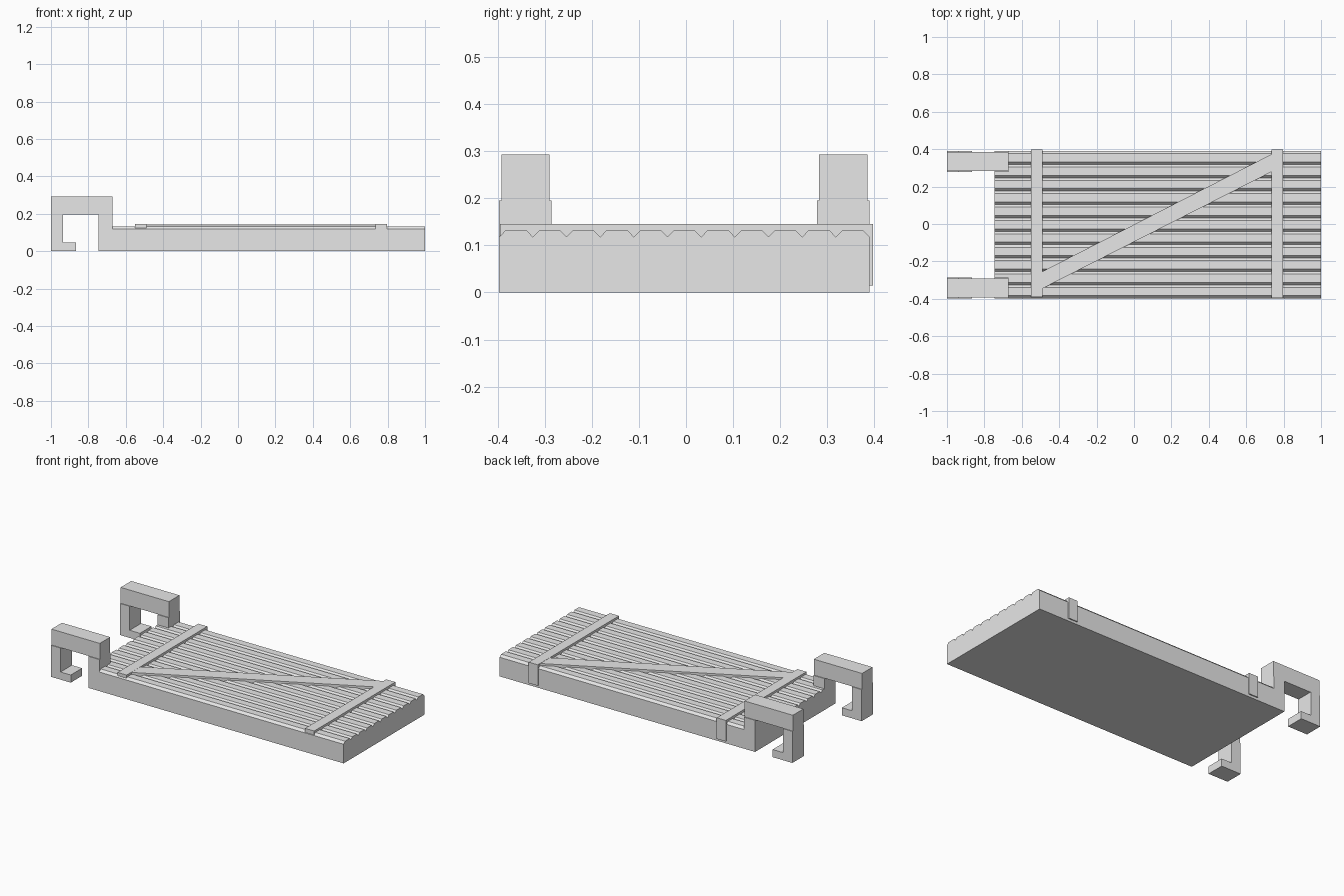
import bpy, bmesh
from mathutils import Vector

cube = bpy.data.objects.get("Cube")
if cube:
    bpy.data.objects.remove(cube, do_unlink=True)

grey = bpy.data.materials.new("plain_grey")
grey.use_nodes = True
COLOUR = (0.8, 0.8, 0.8, 1)
grey.diffuse_color = COLOUR
grey.node_tree.nodes["Principled BSDF"].inputs["Base Color"].default_value = COLOUR


def prism(name, outline, depth):
    """Extrude a closed planar outline of 3D points along a depth vector."""
    bm = bmesh.new()
    face = bm.faces.new([bm.verts.new(p) for p in outline])
    result = bmesh.ops.extrude_face_region(bm, geom=[face], use_keep_orig=True)
    moved = [v for v in result["geom"] if isinstance(v, bmesh.types.BMVert)]
    bmesh.ops.translate(bm, verts=moved, vec=Vector(depth))
    bmesh.ops.recalc_face_normals(bm, faces=bm.faces)
    mesh = bpy.data.meshes.new(name)
    bm.to_mesh(mesh)
    bm.free()
    mesh.materials.append(grey)
    obj = bpy.data.objects.new(name, mesh)
    bpy.context.collection.objects.link(obj)
    return obj


def box(name, x, y, z):
    corners = [(x[0], y[0], z[0]), (x[1], y[0], z[0]),
               (x[1], y[1], z[0]), (x[0], y[1], z[0])]
    return prism(name, corners, (0, 0, z[1] - z[0]))


# Door panel: boards with bevelled edges form the V grooves
LEFT, RIGHT, FRONT, BACK = -0.745, 1.0, -0.397, 0.39
BOARDS, TOP, GROOVE, BEVEL = 11, 0.132, 0.118, 0.0135
pitch = (BACK - FRONT) / BOARDS
profile = [(BACK, 0), (FRONT, 0), (FRONT, GROOVE)]
for i in range(BOARDS):
    start = FRONT + i * pitch
    profile += [(start + BEVEL, TOP), (start + pitch - BEVEL, TOP),
                (start + pitch, GROOVE)]
prism("plank_panel", [(LEFT, y, z) for y, z in profile], (RIGHT - LEFT, 0, 0))

# Cross battens folded over the back edge
BATTEN_TOP = 0.145
for name, x0, y0 in (("hinge_side_batten", -0.55, -0.39),
                     ("free_side_batten", 0.735, -0.395)):
    fold = [(y0, GROOVE), (y0, BATTEN_TOP), (0.397, BATTEN_TOP),
            (0.397, 0.015), (BACK - 0.003, 0.015), (BACK - 0.003, GROOVE)]
    prism(name, [(x0, y, z) for y, z in fold], (0.062, 0, 0))

# Diagonal brace between the battens
brace = [(-0.49, -0.345), (0.737, 0.28), (0.737, 0.374), (-0.49, -0.254)]
prism("diagonal_brace", [(x, y, GROOVE) for x, y in brace],
      (0, 0, BATTEN_TOP - 0.001 - GROOVE))

# Hinge hooks: a narrower arm on top of a wider post and hooked drop
for side, y0, y1 in (("right", -0.397, -0.286), ("left", 0.278, 0.39)):
    inset = 0.0045
    box(side + "_hinge_post", (LEFT, -0.67), (y0, y1), (0.1, 0.195))
    box(side + "_hinge_arm", (-1, -0.67), (y0 + inset, y1 - inset), (0.195, 0.293))
    hook = [(-1, 0), (-0.865, 0), (-0.865, 0.047), (-0.935, 0.047),
            (-0.935, 0.195), (-1, 0.195)]
    prism(side + "_hinge_hook", [(x, y0, z) for x, z in hook], (0, y1 - y0, 0))
